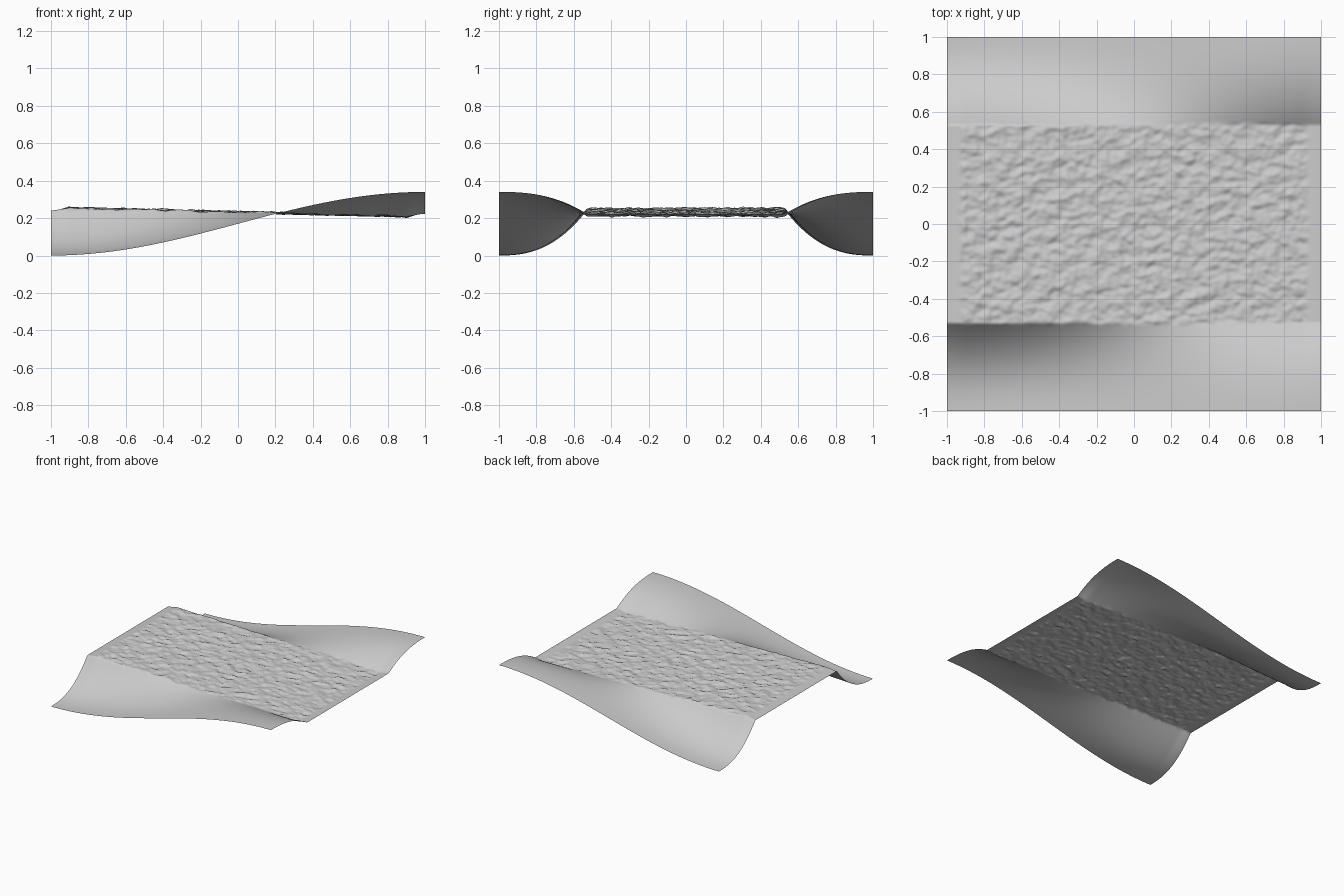
import bpy
import bmesh
import math
from mathutils import Vector, noise

cube = bpy.data.objects.get("Cube")
if cube:
    bpy.data.objects.remove(cube, do_unlink=True)

SEGMENTS = 240
PATCH_X, PATCH_Y = 0.94, 0.53


def smooth(a, b, v):
    t = max(0.0, min(1.0, (v - a) / (b - a)))
    return t * t * (3 - 2 * t)


def height(x, y):
    # Outer banks swing from low on one side to high on the other
    bank = 0.17 + 0.17 * math.sin(math.pi * x / 2)
    # Middle strip tilts slightly the other way and settles at its ends
    inside = 1 - smooth(0.90, 1.0, abs(x))
    strip = 0.232 - x * (0.009 + 0.015 * inside)
    # Rough bumps cover only the patch in the middle
    mask = (1 - smooth(PATCH_X - 0.04, PATCH_X + 0.01, abs(x))) * \
           (1 - smooth(PATCH_Y - 0.02, PATCH_Y + 0.02, abs(y)))
    bumps = noise.noise(Vector((x * 13 + y * 5, y * 21 - x * 4, 0.3)))
    bumps += 0.5 * noise.noise(Vector((x * 30, y * 34, 4.0)))
    strip += 0.011 * bumps * mask
    # Steep crease next to the patch, easing out towards the edge
    u = max(0.0, (abs(y) - PATCH_Y) / (1 - PATCH_Y))
    blend = 1 - (1 - u) ** 2.5
    return strip + (bank - strip) * blend


# Single terrain sheet
bm = bmesh.new()
bmesh.ops.create_grid(bm, x_segments=SEGMENTS, y_segments=SEGMENTS, size=1.0)
for v in bm.verts:
    v.co.z = height(v.co.x, v.co.y)
for f in bm.faces:
    f.smooth = True
mesh = bpy.data.meshes.new("terrain_sheet")
bm.to_mesh(mesh)
bm.free()

sheet = bpy.data.objects.new("terrain_sheet", mesh)
bpy.context.collection.objects.link(sheet)

# Plain grey surface
grey = bpy.data.materials.new("light_grey")
grey.use_nodes = True
colour = (0.6, 0.6, 0.6, 1)
grey.diffuse_color = colour
grey.node_tree.nodes["Principled BSDF"].inputs["Base Color"].default_value = colour
mesh.materials.append(grey)
